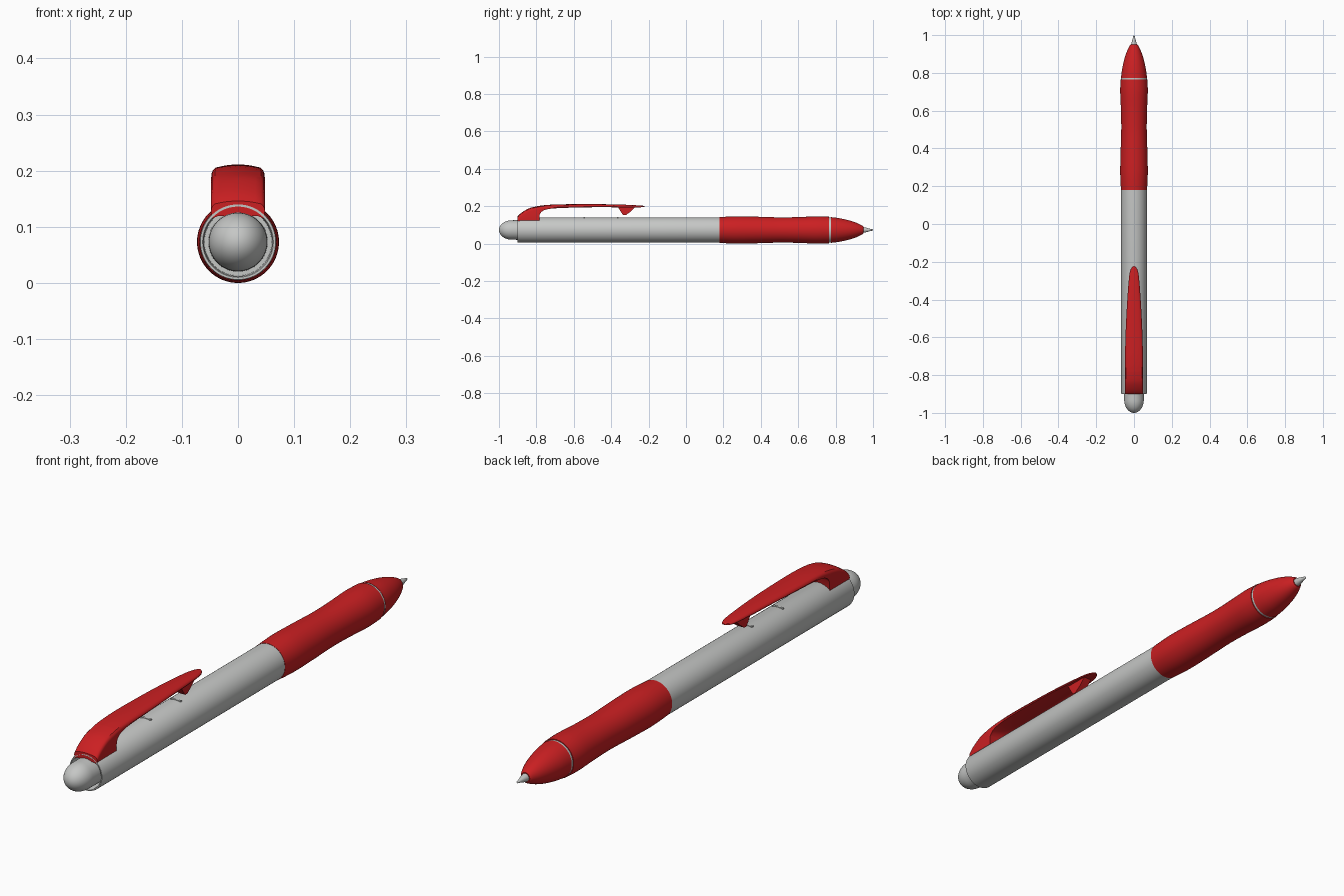
import bpy, bmesh, math

cube = bpy.data.objects.get("Cube")
if cube:
    bpy.data.objects.remove(cube, do_unlink=True)

AXIS_Z = 0.073


def material(name, rgb):
    m = bpy.data.materials.new(name)
    m.use_nodes = True
    m.diffuse_color = (*rgb, 1)
    m.node_tree.nodes["Principled BSDF"].inputs["Base Color"].default_value = (*rgb, 1)
    return m


RED = material("red plastic", (0.60, 0.014, 0.016))
GREY = material("light grey plastic", (0.56, 0.57, 0.56))


def loft(name, rings, mat, angle=35):
    """Skin a list of closed rings; a one-point ring closes to a tip."""
    bm = bmesh.new()
    loops = [[bm.verts.new(p) for p in ring] for ring in rings]
    for a, b in zip(loops, loops[1:]):
        n = max(len(a), len(b))
        for i in range(n):
            j = (i + 1) % n
            quad = [a[i % len(a)], a[j % len(a)], b[j % len(b)], b[i % len(b)]]
            bm.faces.new(list(dict.fromkeys(quad)))
    for end in (loops[0], loops[-1]):
        if len(end) > 2:
            bm.faces.new(end)
    bmesh.ops.recalc_face_normals(bm, faces=bm.faces)
    mesh = bpy.data.meshes.new(name)
    bm.to_mesh(mesh)
    bm.free()
    mesh.materials.append(mat)
    ob = bpy.data.objects.new(name, mesh)
    bpy.context.collection.objects.link(ob)
    bpy.ops.object.select_all(action="DESELECT")
    ob.select_set(True)
    bpy.context.view_layer.objects.active = ob
    bpy.ops.object.shade_smooth_by_angle(angle=math.radians(angle))
    return ob


def lathe(name, profile, mat, sides=64):
    """Revolve (y, radius) points about the pen's long axis."""
    rings = []
    for y, r in profile:
        if r == 0:
            rings.append([(0, y, AXIS_Z)])
        else:
            turns = [math.tau * i / sides for i in range(sides)]
            rings.append([(r * math.sin(t), y, AXIS_Z + r * math.cos(t)) for t in turns])
    return loft(name, rings, mat)


def smooth_curve(points, steps=6):
    """Catmull-Rom interpolation through tuples of any length."""
    pts = [points[0]] + points + [points[-1]]
    out = []
    for p0, p1, p2, p3 in zip(pts, pts[1:], pts[2:], pts[3:]):
        for s in range(steps):
            t = s / steps
            out.append(tuple(b + 0.5 * t * (c - a + t * (2*a - 5*b + 4*c - d + t * (3*(b - c) + d - a)))
                             for a, b, c, d in zip(p0, p1, p2, p3)))
    return out + [points[-1]]


# Barrel with an open, hollow rear end
lathe("barrel", [(-0.84, 0.045), (-0.84, 0.060), (-0.895, 0.061), (-0.9, 0.063),
                 (-0.9, 0.067), (-0.897, 0.068), (0.18, 0.068)], GREY)

# Push button with a domed end
dome = [(-0.93 - 0.07 * math.sin(a), 0.052 * math.cos(a))
        for a in (math.pi / 2 * i / 12 for i in range(12))]
lathe("push_button", [(-0.83, 0.053)] + dome + [(-1.0, 0)], GREY)

# Waisted rubber grip
grip = smooth_curve([(0.18, 0.069), (0.27, 0.073), (0.38, 0.071), (0.50, 0.0675),
                     (0.60, 0.069), (0.70, 0.073), (0.765, 0.071)])
lathe("grip", grip, RED)

# Thin ring between grip and nose
lathe("nose_ring", [(0.76, 0.068), (0.776, 0.068)], GREY)

# Bullet-shaped nose and writing tip
nose = smooth_curve([(0.774, 0.069), (0.82, 0.063), (0.87, 0.052), (0.91, 0.039), (0.94, 0.025), (0.949, 0.018)])
lathe("nose", nose, RED)
lathe("writing_tip", [(0.94, 0.015), (0.955, 0.0145), (0.985, 0.006), (0.996, 0.004), (1.0, 0)], GREY)


# Clip: stations are (y, top, underside, half width)
def clip_ring(y, top, low, w):
    depth = top - low
    crown = min(0.007, depth * 0.4)
    bevel = min(0.010, depth * 0.4)
    upper = [(x, y, top - crown * (x / w) ** 2) for x in (w * k * 0.86 / 4 for k in range(-4, 5))]
    shoulder = top - crown - bevel * 0.35
    right = [(w * 0.96, y, shoulder), (w, y, top - crown - bevel)]
    left = [(-x, y, z) for x, _, z in reversed(right)]
    hollow = min(0.004, depth * 0.2)
    under = [(w * 0.96, y, low), (w * 0.75, y, low + hollow),
             (-w * 0.75, y, low + hollow), (-w * 0.96, y, low)]
    return upper + right + under + left


foot = [(-0.9, 0.146, 0.115, 0.048), (-0.885, 0.161, 0.115, 0.048), (-0.86, 0.178, 0.115, 0.048),
        (-0.83, 0.192, 0.115, 0.048), (-0.785, 0.202, 0.115, 0.048)]
arm = [(-0.782, 0.2025, 0.155, 0.048), (-0.77, 0.204, 0.172, 0.048), (-0.74, 0.207, 0.184, 0.0475),
       (-0.68, 0.210, 0.190, 0.047), (-0.58, 0.211, 0.193, 0.0445), (-0.46, 0.211, 0.195, 0.039),
       (-0.35, 0.209, 0.194, 0.032), (-0.28, 0.206, 0.194, 0.026), (-0.25, 0.204, 0.194, 0.021),
       (-0.235, 0.203, 0.195, 0.015), (-0.226, 0.202, 0.196, 0.008), (-0.223, 0.201, 0.197, 0.002)]
loft("clip", [clip_ring(*s) for s in smooth_curve(foot, 3) + smooth_curve(arm, 3)], RED)

# Wedge under the clip that presses on the barrel
wedge = [(-0.365, 0.198), (-0.345, 0.165), (-0.335, 0.152), (-0.322, 0.152), (-0.295, 0.172), (-0.268, 0.198)]
loft("clip_wedge", [[(x, y, z) for y, z in wedge] for x in (-0.016, 0.016)], RED)

# Small grey seat lines on the barrel beneath the clip
for name, y, w in (("rear_seat", -0.545, 0.022), ("wedge_seat", -0.365, 0.02)):
    seat = [(y - 0.004, 0.138), (y + 0.004, 0.138), (y + 0.004, 0.1425), (y - 0.004, 0.1425)]
    loft(name, [[(x, a, z) for a, z in seat] for x in (-w, w)], GREY)
